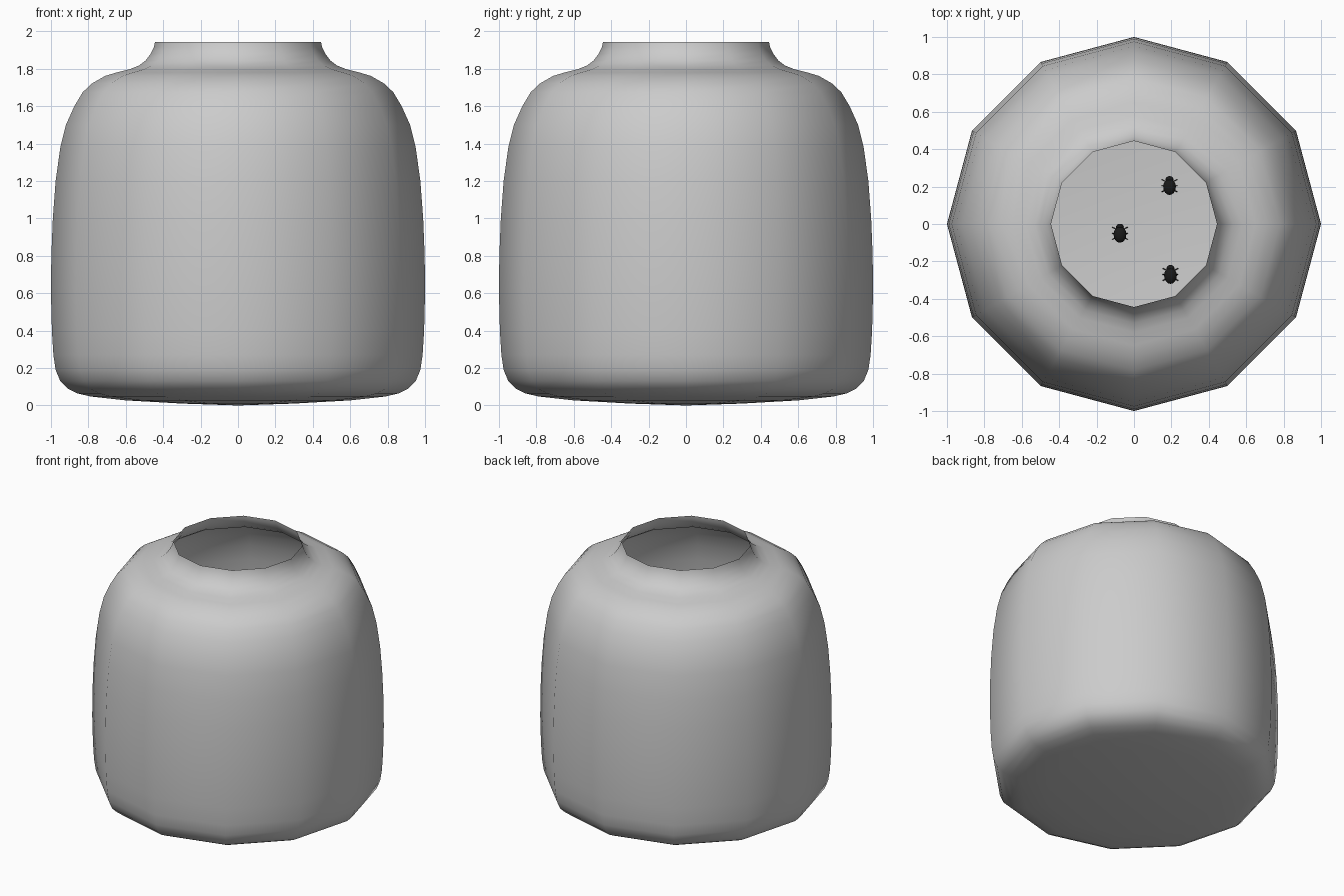
import bpy, bmesh, math
from mathutils import Vector, Matrix

if "Cube" in bpy.data.objects:
    bpy.data.objects.remove(bpy.data.objects["Cube"])

SIDES = 12


def finish(name, bm, material=None):
    mesh = bpy.data.meshes.new(name)
    bm.to_mesh(mesh)
    bm.free()
    mesh.shade_smooth()
    obj = bpy.data.objects.new(name, mesh)
    bpy.context.collection.objects.link(obj)
    if material:
        mesh.materials.append(material)
    return obj


# Jar: thin open shell, smooth profile (radius, height) turned around z with 12 sides
profile = [(0.3, 0.01), (0.6, 0.027), (0.79, 0.048), (0.86, 0.065), (0.91, 0.09),
           (0.95, 0.13), (0.975, 0.19), (0.987, 0.27), (0.995, 0.4), (1.0, 0.6),
           (0.998, 0.8), (0.99, 1.0), (0.975, 1.2), (0.95, 1.38), (0.92, 1.5),
           (0.875, 1.6), (0.83, 1.675), (0.78, 1.722), (0.71, 1.762), (0.65, 1.78),
           (0.58, 1.797), (0.53, 1.817), (0.495, 1.843), (0.467, 1.88),
           (0.45, 1.915), (0.444, 1.942)]
bm = bmesh.new()
rings = []
for r, z in profile:
    rings.append([bm.verts.new((r * math.cos(2 * math.pi * i / SIDES),
                                r * math.sin(2 * math.pi * i / SIDES), z))
                  for i in range(SIDES)])
pole = bm.verts.new((0, 0, 0))
for i in range(SIDES):
    j = (i + 1) % SIDES
    bm.faces.new((pole, rings[0][j], rings[0][i]))
    for low, high in zip(rings, rings[1:]):
        bm.faces.new((low[i], low[j], high[j], high[i]))
finish("jar", bm)

# Small beetles resting on the floor of the jar
black = bpy.data.materials.new("black")
black.diffuse_color = (0.01, 0.01, 0.01, 1)
black.use_nodes = True
black.node_tree.nodes["Principled BSDF"].inputs["Base Color"].default_value = black.diffuse_color


def blob(bm, centre, size):
    bmesh.ops.create_uvsphere(bm, u_segments=16, v_segments=10, radius=1,
                              matrix=Matrix.Translation(centre) @ Matrix.Diagonal((*size, 1)))


def rod(bm, a, b, radius):
    a, b = Vector(a), Vector(b)
    turn = (b - a).to_track_quat('Z', 'Y').to_matrix().to_4x4()
    bmesh.ops.create_cone(bm, cap_ends=True, segments=6, radius1=radius, radius2=radius,
                          depth=(b - a).length,
                          matrix=Matrix.Translation((a + b) / 2) @ turn)


def beetle(name, x, y):
    bm = bmesh.new()
    blob(bm, (0, -0.006, 0.035), (0.034, 0.044, 0.024))   # body
    blob(bm, (0, 0.034, 0.033), (0.021, 0.017, 0.015))    # head
    for side in (-1, 1):
        for dy in (-0.028, 0.0, 0.028):                   # legs
            rod(bm, (side * 0.02, dy * 0.8, 0.03), (side * 0.04, dy * 1.15, 0.005), 0.0025)
    beetle_obj = finish(name, bm, black)
    beetle_obj.location = (x, y, 0.015)


for n, (x, y) in enumerate([(0.19, 0.205), (-0.075, -0.05), (0.195, -0.27)], 1):
    beetle(f"beetle_{n}", x, y)
